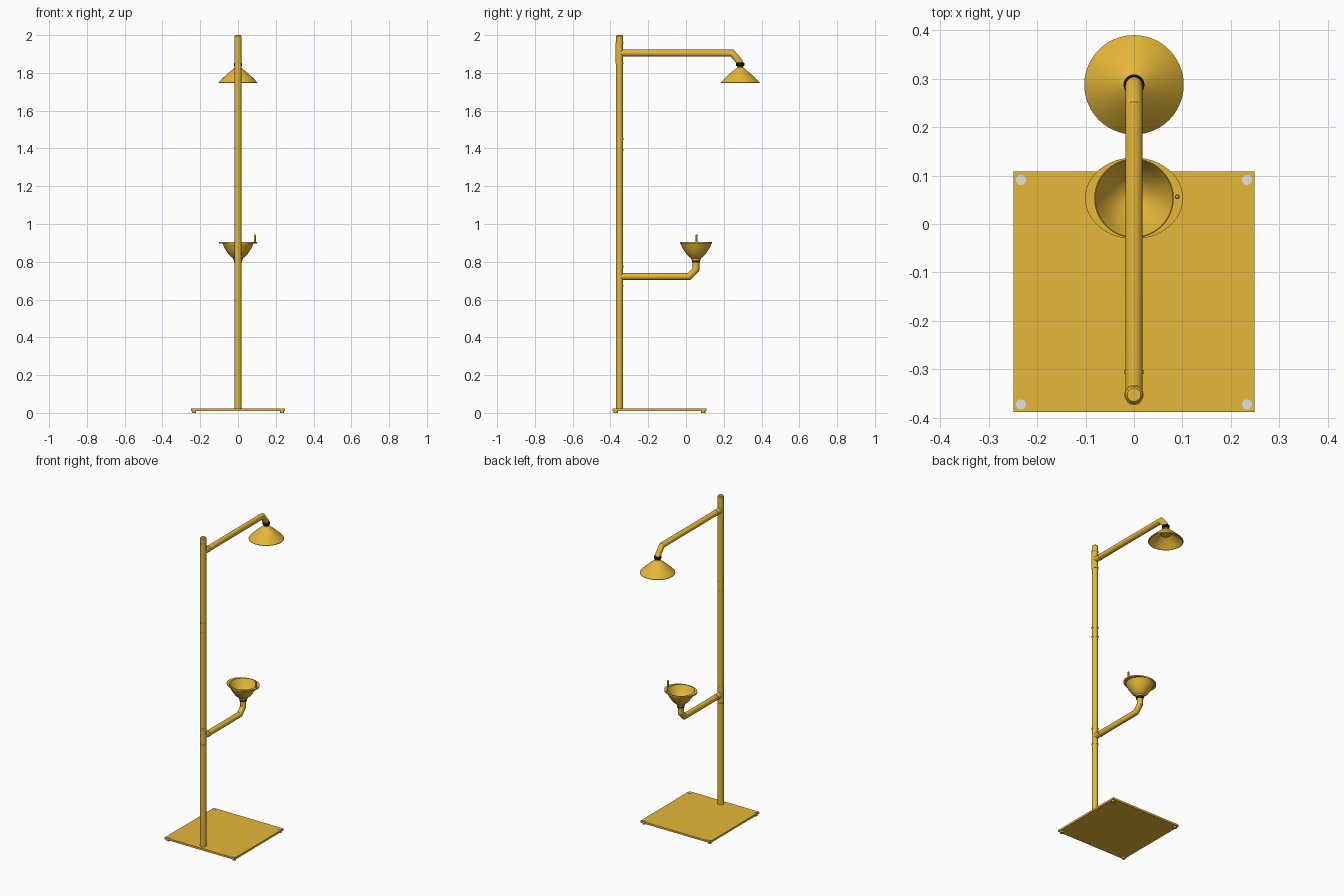
import bpy, bmesh, math
from mathutils import Vector

if "Cube" in bpy.data.objects:
    bpy.data.objects.remove(bpy.data.objects["Cube"])


def material(name, rgb):
    m = bpy.data.materials.new(name)
    m.diffuse_color = (*rgb, 1)
    m.use_nodes = True
    m.node_tree.nodes["Principled BSDF"].inputs["Base Color"].default_value = m.diffuse_color
    return m


YELLOW = material("safety yellow", (0.79, 0.48, 0.04))
BLACK = material("black rubber", (0.01, 0.01, 0.012))
GREY = material("light grey", (0.76, 0.76, 0.76))
POLE_Y, SHADE_Y, BOWL_Y = -0.352, 0.287, 0.053


def finish(name, bm, mat):
    bmesh.ops.recalc_face_normals(bm, faces=bm.faces)
    mesh = bpy.data.meshes.new(name)
    bm.to_mesh(mesh)
    bm.free()
    mesh.materials.append(mat)
    ob = bpy.data.objects.new(name, mesh)
    bpy.context.collection.objects.link(ob)
    bpy.ops.object.select_all(action='DESELECT')
    ob.select_set(True)
    bpy.context.view_layer.objects.active = ob
    bpy.ops.object.shade_smooth_by_angle(angle=math.radians(32))
    return ob


def skin(name, rings, mat, closed=False):
    """Join rings of points into a surface, capped or closed on itself."""
    bm = bmesh.new()
    loops = [[bm.verts.new(p) for p in ring] for ring in rings]
    n = len(loops[0])
    pairs = list(zip(loops, loops[1:]))
    if closed:
        pairs.append((loops[-1], loops[0]))
    else:
        bm.faces.new(loops[0])
        bm.faces.new(loops[-1])
    for a, b in pairs:
        for i in range(n):
            j = (i + 1) % n
            bm.faces.new((a[i], a[j], b[j], b[i]))
    return finish(name, bm, mat)


def lathe(name, x, y, profile, mat, seg=32, closed=False):
    """Profile points are (radius, z) or (x radius, z, y radius)."""
    rings = []
    for p in profile:
        rx, z, ry = p if len(p) == 3 else (p[0], p[1], p[0])
        rings.append([(x + rx * math.cos(t), y + ry * math.sin(t), z)
                      for t in (math.tau * i / seg for i in range(seg))])
    return skin(name, rings, mat, closed)


def pipe(name, path, r, mat, seg=24):
    """Mitred tube along (y, z) points."""
    pts = [Vector(p) for p in path]
    rings = []
    for k, p in enumerate(pts):
        d0 = (p - pts[k - 1]).normalized() if k else (pts[1] - p).normalized()
        d1 = (pts[k + 1] - p).normalized() if k < len(pts) - 1 else d0
        t = (d0 + d1).normalized()
        side = Vector((-t.y, t.x)) * (r / t.dot(d0))
        rings.append([(r * math.cos(a), p.x + side.x * math.sin(a), p.y + side.y * math.sin(a))
                      for a in (math.tau * i / seg for i in range(seg))])
    return skin(name, rings, mat)


# Base plate
bm = bmesh.new()
bmesh.ops.create_cube(bm, size=1)
for v in bm.verts:
    v.co = (v.co.x * 0.496, v.co.y * 0.496 - 0.14, v.co.z * 0.012 + 0.016)
finish("base_plate", bm, YELLOW)

# Corner feet and bolt heads
for sx in (-1, 1):
    for y in (-0.372, 0.091):
        lathe("foot", sx * 0.233, y, [(0.011, 0), (0.011, 0.012)], YELLOW, 16)
        lathe("bolt_head", sx * 0.233, y, [(0.0105, 0.02), (0.0105, 0.0245)], GREY, 20)

# Pole with a chamfered top, joint rings and upper sleeve
lathe("pole", 0, POLE_Y, [(0.0185, 0.02), (0.0185, 1.994), (0.014, 2.0)], YELLOW)
for z in (0.67, 0.775, 1.39, 1.45, 1.85, 1.96):
    lathe("joint_ring", 0, POLE_Y, [(0.0198, z - 0.004), (0.0198, z + 0.004)], YELLOW)
lathe("upper_sleeve", 0, POLE_Y - 0.003, [(0.0185, 1.85), (0.0185, 1.96)], YELLOW)

# Shower arm and eyewash arm
pipe("shower_arm", [(POLE_Y, 1.905), (0.244, 1.905), (0.282, 1.86), (SHADE_Y, 1.848)],
     0.0175, YELLOW)
pipe("eyewash_arm", [(POLE_Y, 0.722), (0.016, 0.722), (BOWL_Y, 0.76), (BOWL_Y, 0.80)],
     0.0175, YELLOW)
for z in (0.722, 1.905):
    pipe("arm_ring", [(-0.309, z), (-0.301, z)], 0.0192, YELLOW)

# Black collars
lathe("shower_collar", 0, SHADE_Y, [(0.017, 1.834), (0.0215, 1.838), (0.0215, 1.852),
                                    (0.018, 1.855)], BLACK)
lathe("bowl_collar", 0, BOWL_Y, [(0.0215, 0.796), (0.0215, 0.812)], BLACK)

# Hollow shower head
lathe("shower_head", 0, SHADE_Y,
      [(0.005, 1.836), (0.015, 1.836), (0.015, 1.828), (0.024, 1.822), (0.055, 1.796),
       (0.085, 1.768), (0.1025, 1.749), (0.1025, 1.746), (0.099, 1.746), (0.082, 1.764),
       (0.052, 1.789), (0.03, 1.805), (0.03, 1.792), (0.005, 1.792)],
      YELLOW, 48, True)
lathe("spray_plate", 0, SHADE_Y, [(0.028, 1.791), (0.028, 1.797)], YELLOW)

# Hollow eyewash bowl, with a rim stretched sideways
lathe("eyewash_bowl", 0, BOWL_Y,
      [(0.003, 0.808), (0.024, 0.808), (0.026, 0.818), (0.048, 0.836), (0.068, 0.866),
       (0.083, 0.898), (0.080, 0.900), (0.064, 0.868), (0.044, 0.841), (0.022, 0.823),
       (0.003, 0.820)], YELLOW, 48, True)
lathe("bowl_drain", 0, BOWL_Y, [(0.014, 0.815), (0.014, 0.823)], YELLOW)
lathe("bowl_rim", 0, BOWL_Y,
      [(0.081, 0.896), (0.101, 0.896, 0.084), (0.101, 0.904, 0.084), (0.081, 0.904)],
      YELLOW, 48, True)

# Push lever on the rim
lathe("push_lever", 0.089, BOWL_Y + 0.003, [(0.005, 0.9), (0.005, 0.94), (0.003, 0.945)],
      YELLOW, 12)
